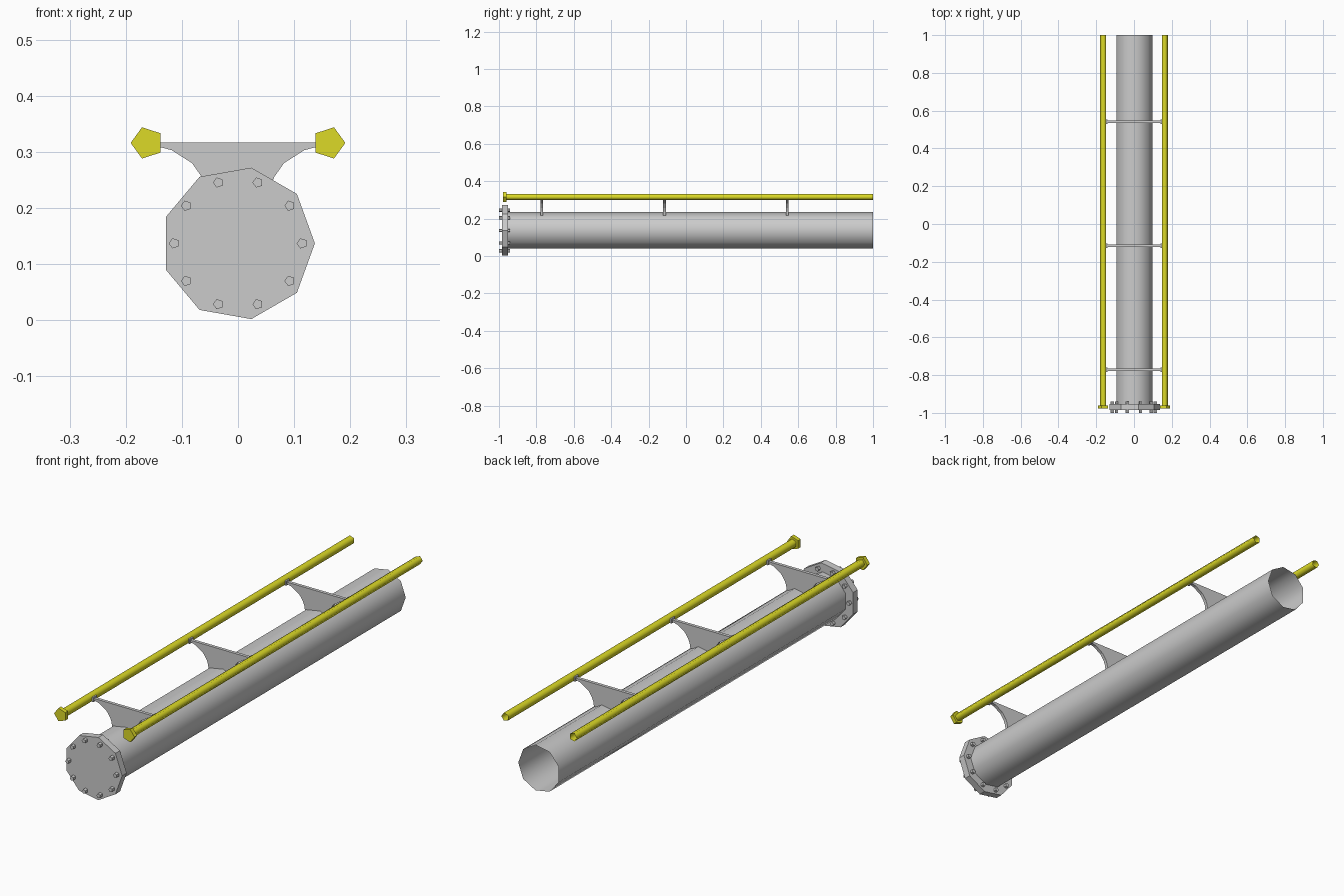
import bpy, bmesh, math

if "Cube" in bpy.data.objects:
    bpy.data.objects.remove(bpy.data.objects["Cube"])

yellow = bpy.data.materials.new("yellow_paint")
yellow.diffuse_color = (0.72, 0.70, 0.02, 1)
yellow.use_nodes = True
yellow.node_tree.nodes["Principled BSDF"].inputs["Base Color"].default_value = yellow.diffuse_color


def finish(name, bm, smooth=False, mat=None):
    bmesh.ops.recalc_face_normals(bm, faces=bm.faces)
    me = bpy.data.meshes.new(name)
    bm.to_mesh(me)
    bm.free()
    for p in me.polygons:
        p.use_smooth = smooth and len(p.vertices) == 4
    ob = bpy.data.objects.new(name, me)
    bpy.context.collection.objects.link(ob)
    if mat:
        me.materials.append(mat)
    return ob


def prism(bm, pts, y0, y1, caps=True):
    """Extrude an (x, z) outline along y."""
    a = [bm.verts.new((x, y0, z)) for x, z in pts]
    b = [bm.verts.new((x, y1, z)) for x, z in pts]
    n = len(pts)
    for i in range(n):
        j = (i + 1) % n
        bm.faces.new((a[i], a[j], b[j], b[i]))
    if caps:
        bm.faces.new(a)
        bm.faces.new(b[::-1])


def ngon(n, r, cx, cz, start=0.0):
    return [(cx + r * math.cos(start + i * math.tau / n),
             cz + r * math.sin(start + i * math.tau / n)) for i in range(n)]


def rect(x0, x1, z0, z1):
    return [(x0, z0), (x1, z0), (x1, z1), (x0, z1)]


CZ = 0.137      # pipe axis height
RX, RZ = 0.162, 0.316   # rail axis

# Main pipe, open at the back
bm = bmesh.new()
prism(bm, ngon(9, 0.099, 0, CZ), -0.955, 1.0, caps=False)
finish("main_pipe", bm, smooth=True)

# End flange
bm = bmesh.new()
prism(bm, ngon(9, 0.137, 0, CZ), -0.984, -0.953)
finish("end_flange", bm)

# Ring of through bolts
bm = bmesh.new()
for x, z in ngon(10, 0.114, 0, CZ):
    prism(bm, ngon(5, 0.0095, x, z, math.pi), -1.0, -0.94)
finish("flange_bolts", bm)

# Side rails with end caps, mirrored left and right
for side, s, start in (("left", -1, math.pi), ("right", 1, 0.0)):
    bm = bmesh.new()
    prism(bm, ngon(5, 0.018, s * RX, RZ, start), -0.965, 1.0, caps=False)
    finish(side + "_rail", bm, smooth=True, mat=yellow)
    bm = bmesh.new()
    prism(bm, ngon(5, 0.0293, s * RX, RZ, start), -0.978, -0.96)
    finish(side + "_rail_cap", bm, mat=yellow)

# Curved support brackets with rail clamps
half = [(0.055, 0.218), (0.058, 0.238), (0.065, 0.256), (0.082, 0.280),
        (0.118, 0.303), (0.148, 0.311), (0.148, 0.317)]
outline = half + [(-x, z) for x, z in reversed(half)]
for k, y in enumerate((-0.771, -0.115, 0.541)):
    bm = bmesh.new()
    prism(bm, outline, y - 0.007, y + 0.007)
    for s in (-1, 1):
        prism(bm, rect(s * 0.145 - 0.004, s * 0.145 + 0.004, 0.303, 0.323),
              y - 0.012, y + 0.012)
    finish("rail_bracket_%d" % (k + 1), bm)
